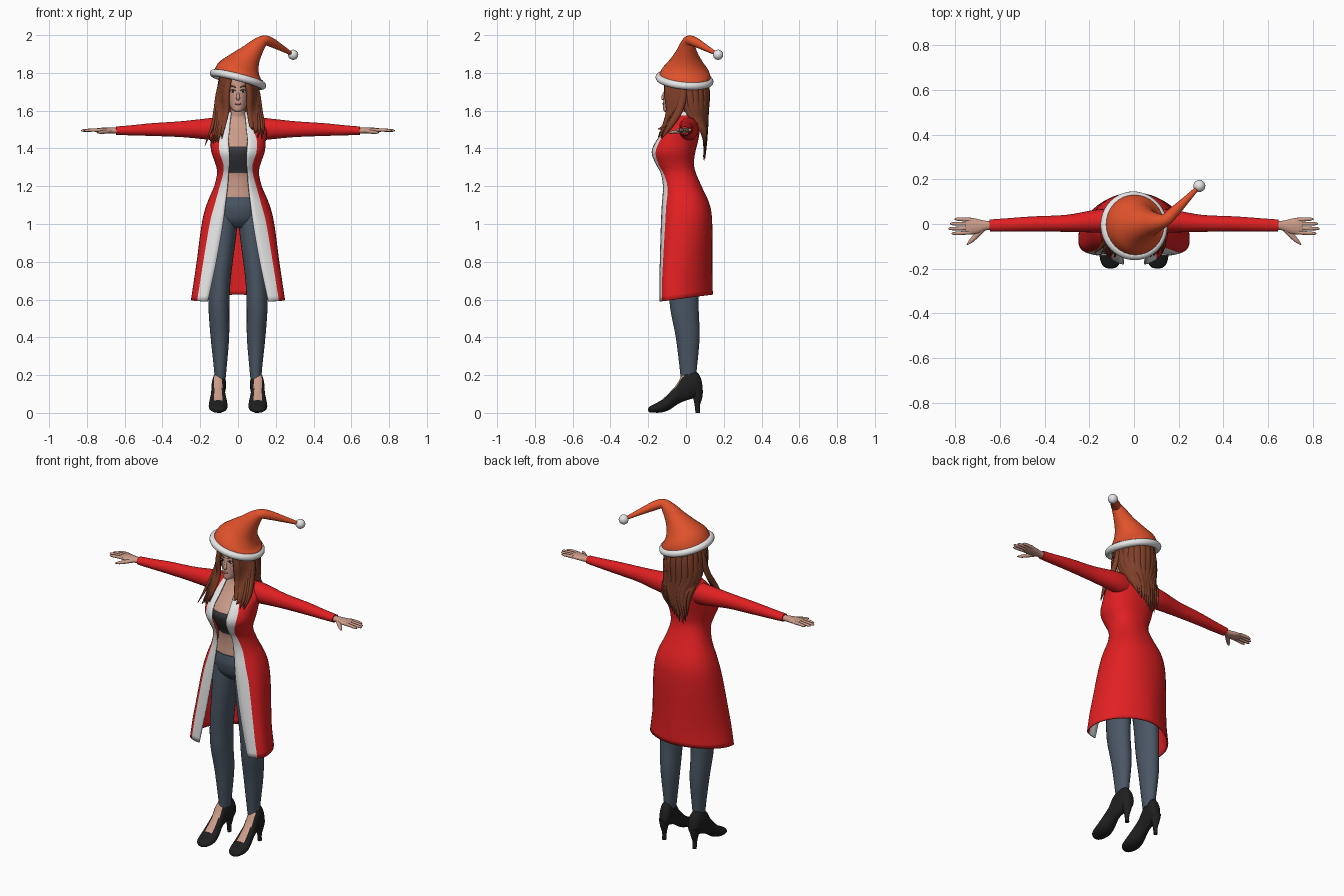
import bpy, bmesh, math, random
from mathutils import Vector
random.seed(4)


def material(name, r, g, b):
    m = bpy.data.materials.new(name)
    m.diffuse_color = (r, g, b, 1)
    return m


RED = material("coat red", 0.75, 0.014, 0.016)
WHITE = material("trim white", 0.8, 0.8, 0.8)
ORANGE = material("hat orange", 0.75, 0.085, 0.025)
HAIR = material("hair auburn", 0.21, 0.05, 0.022)
SKIN = material("skin", 0.6, 0.33, 0.25)
DARK = material("top charcoal", 0.04, 0.04, 0.045)
SLATE = material("trouser slate", 0.07, 0.095, 0.13)
BLACK = material("shoe black", 0.014, 0.014, 0.014)
LIP = material("lip rose", 0.4, 0.14, 0.12)


def spline(pts, n):
    """Catmull-Rom through tuples of any length."""
    out = []
    for i in range(len(pts) - 1):
        a, b, c, d = pts[max(i - 1, 0)], pts[i], pts[i + 1], pts[min(i + 2, len(pts) - 1)]
        for k in range(n):
            t = k / n
            out.append(tuple(q + 0.5 * t * ((r - p) + t * ((2 * p - 5 * q + 4 * r - s) + t * (3 * q - p - 3 * r + s)))
                             for p, q, r, s in zip(a, b, c, d)))
    return out + [tuple(pts[-1])]


def loft(name, rings, mats, rule=None, closed=True):
    bm = bmesh.new()
    rows = [[bm.verts.new(p) for p in ring] for ring in rings]
    n = len(rows[0])
    for r0, r1 in zip(rows, rows[1:]):
        for j in range(n if closed else n - 1):
            k = (j + 1) % n
            bm.faces.new((r0[j], r0[k], r1[k], r1[j]))
    if closed:
        bm.faces.new(rows[0])
        bm.faces.new(rows[-1])
    bmesh.ops.recalc_face_normals(bm, faces=bm.faces)
    bm.normal_update()
    for i, f in enumerate(bm.faces):
        f.smooth = True
        if rule:
            f.material_index = rule(f.calc_center_median(), f.normal, i)
    me = bpy.data.meshes.new(name)
    bm.to_mesh(me)
    bm.free()
    for m in mats:
        me.materials.append(m)
    me.set_sharp_from_angle(angle=1.0)
    ob = bpy.data.objects.new(name, me)
    bpy.context.collection.objects.link(ob)
    return ob


def tube(name, pts, mats, ref=(0, 1, 0), flat=None, sides=20, sub=4, rule=None):
    """Oval tube through (x, y, z, ra, rb); flat fixes the section direction."""
    p = spline(pts, sub)
    rings = []
    for i, q in enumerate(p):
        c = Vector(q[:3])
        t = Vector(flat) if flat else (Vector(p[min(i + 1, len(p) - 1)][:3]) - Vector(p[max(i - 1, 0)][:3])).normalized()
        a = Vector(ref).cross(t).normalized()
        b = t.cross(a)
        rings.append([c + a * max(q[3], .001) * math.cos(u) + b * max(q[4], .001) * math.sin(u)
                      for u in (2 * math.pi * k / sides for k in range(sides))])
    return loft(name, rings, mats, rule)


def body(name, rows, mats, rule=None, sides=32, sub=4):
    """Horizontal ovals from (z, half width, front y, back y)."""
    pts = [(0, (f + b) / 2, z, w, (b - f) / 2) for z, w, f, b in rows]
    return tube(name, pts, mats, flat=(0, 0, 1), sides=sides, sub=sub, rule=rule)


def ball(name, loc, scale, mat):
    bpy.ops.mesh.primitive_uv_sphere_add(segments=20, ring_count=12, radius=1, location=loc)
    ob = bpy.context.object
    ob.name = name
    ob.scale = scale
    ob.data.materials.append(mat)
    bpy.ops.object.shade_smooth()
    return ob


# torso with cropped top
body("torso", [(1.10, .14, -.108, .10), (1.14, .13, -.108, .095), (1.20, .10, -.106, .06), (1.27, .09, -.112, .03),
               (1.33, .10, -.142, .02), (1.38, .118, -.16, .03), (1.41, .12, -.15, .04), (1.46, .125, -.11, .05),
               (1.50, .12, -.078, .055), (1.54, .095, -.052, .06), (1.565, .058, -.042, .055),
               (1.59, .04, -.045, .045), (1.66, .036, -.05, .04)], [SKIN, DARK],
     rule=lambda c, n, i: 1 if 1.27 < c.z < 1.41 else 0)

# head and face
body("head", [(1.594, .014, -.112, -.075), (1.604, .03, -.12, -.04), (1.63, .047, -.121, .03), (1.67, .059, -.119, .07),
              (1.72, .067, -.116, .085), (1.78, .068, -.108, .088), (1.82, .04, -.06, .05)], [SKIN])
tube("nose", [(0, -.108, 1.705, .005, .005), (0, -.12, 1.68, .008, .008), (0, -.122, 1.664, .01, .008),
              (0, -.116, 1.658, .005, .004)], [SKIN], sides=12)
ball("lips", (0, -.119, 1.636), (.016, .005, .006), LIP)
for s, side in ((1, "left"), (-1, "right")):
    ball(side + "_eye", (s * .026, -.109, 1.703), (.014, .004, .006), WHITE)
    ball(side + "_iris", (s * .026, -.1115, 1.703), (.006, .003, .006), BLACK)
    tube(side + "_eyelash", [(s * .011, -.115, 1.706, .002, .001), (s * .026, -.113, 1.711, .003, .002),
                             (s * .043, -.1, 1.708, .002, .001)], [BLACK], ref=(0, 0, 1), sides=8)
    tube(side + "_brow", [(s * .01, -.116, 1.722, .002, .002), (s * .03, -.11, 1.73, .003, .003),
                          (s * .045, -.098, 1.724, .002, .001)], [HAIR], ref=(0, 0, 1), sides=8)

# trousers
body("trouser_hips", [(.98, .07, -.06, .07), (1.02, .125, -.10, .108), (1.08, .145, -.117, .112),
                      (1.12, .138, -.116, .102), (1.143, .131, -.113, .097)], [SLATE])
for s, side in ((1, "left"), (-1, "right")):
    tube(side + "_trouser_leg",
         [(s * x, y, z, a, b) for x, y, z, a, b in
          [(.095, .012, .18, .029, .04), (.094, .012, .24, .034, .046), (.096, .009, .40, .049, .063),
           (.101, -.008, .55, .055, .075), (.098, -.012, .68, .057, .08), (.085, -.014, .82, .06, .083),
           (.073, -.005, .96, .066, .092), (.069, 0, 1.06, .066, .095)]],
         [SLATE], flat=(0, 0, 1), sides=28)

    # heeled shoe, open over the instep
    slices = [(.088, .11, .14, .012), (.078, .088, .185, .026), (.055, .08, .218, .034), (.02, .072, .222, .036),
              (-.02, .058, .20, .036), (-.05, .042, .15, .038), (-.09, .015, .105, .046), (-.13, .002, .068, .05),
              (-.17, .001, .046, .043), (-.192, .003, .034, .028), (-.20, .01, .022, .006)]
    cx = s * .105
    tube(side + "_shoe", [(cx - s * max(0, y) * .15, y, (lo + hi) / 2, w, (hi - lo) / 2) for y, lo, hi, w in slices],
         [BLACK, SKIN], ref=(0, 0, 1), flat=(0, -1, 0), sides=40,
         rule=lambda c, n, i: 1 if abs(c.x - cx) < .021 and -.135 < c.y < -.012 and n.z > .2 else 0)
    tube(side + "_heel", [(s * .1, .062, .12, .03, .028), (s * .1, .062, .08, .021, .024), (s * .1, .06, .04, .012, .014),
                          (s * .1, .062, 0, .011, .012)], [BLACK], flat=(0, 0, 1))

# long open coat: z, half width, front y, back y, opening half width, trim outer edge
rows = [(.60, .245, -.142, .138, .16, .215), (.80, .215, -.138, .135, .115, .182), (1.0, .188, -.133, .135, .08, .148),
        (1.1, .163, -.13, .122, .067, .122), (1.2, .122, -.126, .078, .055, .094), (1.27, .107, -.138, .048, .05, .076),
        (1.32, .116, -.162, .038, .045, .076), (1.38, .137, -.182, .045, .046, .095), (1.44, .143, -.158, .06, .05, .098),
        (1.50, .148, -.105, .07, .044, .078), (1.55, .118, -.064, .075, .04, .064), (1.575, .075, -.048, .07, .037, .05),
        (1.592, .055, -.04, .06, .034, .045)]
rings = []
for z, w, f, b, g, o in spline(rows, 5):
    k = min(1, max(0, (1.15 - z) / .45))  # towards the hem the widest point moves forward
    pf, pb, mid = 2.3 + 1.5 * k, 2.3 - .5 * k, f + (.5 - .2 * k) * (b - f)
    tg, to = (math.asin((v / w) ** (pf / 2)) for v in (g, o))
    ts = [tg + (to - tg) * j / 3 for j in range(3)] + [to + (math.pi - to) * j / 18 for j in range(19)]
    half = []
    for t in ts:
        c = math.cos(t)
        p, end = (pf, f) if c > 0 else (pb, b)
        y = mid + (end - mid) * abs(c) ** (2 / p)
        hem = max(0, 1 - (z - .60) / .2) * (y * .13 + .008)
        half.append((w * abs(math.sin(t)) ** (2 / p), y, z + hem))
    rings.append(half + [(-x, y, zz) for x, y, zz in reversed(half[:-1])])
cols = len(rings[0]) - 1
coat = loft("coat", rings, [RED, WHITE], closed=False,
            rule=lambda c, n, i: 1 if i % cols < 3 or i % cols >= cols - 3 or c.z > 1.572 else 0)
mod = coat.modifiers.new("thickness", "SOLIDIFY")
mod.thickness, mod.offset = .008, 0

# sleeves and hands
for s, side in ((1, "left"), (-1, "right")):
    def limb(name, pts, mat, sides=12):
        tube(side + name, [(s * p[0], *p[1:]) for p in pts], [mat], ref=(0, 0, 1), sides=sides)
    limb("_sleeve", [(.07, .012, 1.50, .05, .055), (.12, .014, 1.503, .053, .06), (.18, .012, 1.503, .05, .054),
                     (.30, .003, 1.502, .038, .042), (.45, 0, 1.5, .034, .034), (.56, -.004, 1.496, .03, .027),
                     (.645, -.007, 1.494, .027, .022)], RED, 24)
    limb("_palm", [(.60, -.007, 1.494, .02, .016), (.66, -.007, 1.494, .021, .016), (.70, -.01, 1.495, .033, .015),
                   (.735, -.01, 1.497, .037, .012), (.752, -.01, 1.497, .033, .008)], SKIN, 20)
    for name, y, tip in (("little", .019, .803), ("ring", .001, .822), ("middle", -.018, .83), ("index", -.037, .815)):
        limb("_%s_finger" % name, [(.73, y, 1.497, .009, .009), (.77, y * 1.1, 1.497, .0085, .0085),
                                   (tip - .012, y * 1.15, 1.495, .007, .007), (tip, y * 1.15, 1.494, .002, .002)], SKIN)
    limb("_thumb", [(.675, -.022, 1.492, .012, .011), (.705, -.052, 1.488, .012, .01), (.73, -.077, 1.485, .009, .008),
                    (.747, -.093, 1.484, .002, .002)], SKIN)

# hair: cap behind the face, then overlapping locks
body("hair_cap", [(1.54, .06, .02, .095), (1.58, .075, -.01, .105), (1.66, .086, -.04, .112), (1.74, .09, -.06, .112),
                  (1.81, .075, -.06, .09)], [HAIR])


def lock(name, pts, width):
    prof = [(.8, .010), (1, .013), (1, .012), (.75, .009), (.1, .002)]
    mid = pts[1]
    tube(name, [(*p, width * a, b) for p, (a, b) in zip(pts, prof)], [HAIR],
         ref=(mid[0], mid[1] + .01, 0), sides=10, sub=5)


for s, side in ((1, "left"), (-1, "right")):
    for i in range(8):
        f = i / 7
        a = math.radians(32 + 60 * f)
        j = random.uniform(-.012, .012)
        end = .155 if s < 0 else .11
        drop = 1.395 if s < 0 else 1.44
        lock(side + "_front_lock_%d" % i,
             [(s * .085 * math.sin(a), -.02 - .095 * math.cos(a), 1.78),
              (s * (.062 + .043 * f), -.10 + .085 * f, 1.69),
              (s * (.064 + .055 * f), -.092 + .055 * f, 1.60),
              (s * (.075 + .055 * f + j / 2), -.115 + .03 * f, 1.52),
              (s * (.08 + (end - .07) * f + j), -.148 + .02 * f, drop + .05 * (1 - f) + abs(j) * 2)], .02)
for i in range(13):
    u = i / 6 - 1
    a = math.radians(102 * u)
    j = random.uniform(-.015, .015)
    lock("back_lock_%d" % i,
         [(.09 * math.sin(a), .005 + .1 * math.cos(a), 1.78), (.1 * math.sin(a), .015 + .1 * math.cos(a), 1.69),
          (.1 * math.sin(a), .035 + .075 * math.cos(a), 1.60), (.088 * u + j / 2, .108 - .02 * u * u, 1.50),
          (.07 * u - .02 + j, .098 + j / 2, 1.325 + .075 * abs(u + .35) + abs(j) * 2)], .024)

# drooping hat, fur brim and pompom
tube("hat", [(0, -.006, 1.765, .138, .138), (.010, -.003, 1.805, .125, .128), (.034, 0, 1.852, .088, .09),
             (.068, .003, 1.90, .059, .06), (.105, .008, 1.945, .041, .041), (.14, .018, 1.972, .027, .028),
             (.175, .05, 1.962, .025, .025), (.23, .105, 1.932, .017, .017), (.285, .162, 1.9, .009, .009)],
     [ORANGE], sides=32)
bpy.ops.mesh.primitive_torus_add(major_segments=48, minor_segments=14, major_radius=.134, minor_radius=.02,
                                 location=(0, -.008, 1.765), rotation=(-.09, .25, 0))
brim = bpy.context.object
brim.name = "hat_fur_brim"
brim.data.materials.append(WHITE)
bpy.ops.object.shade_smooth()
ball("hat_pompom", (.292, .17, 1.896), (.027, .027, .027), WHITE)
